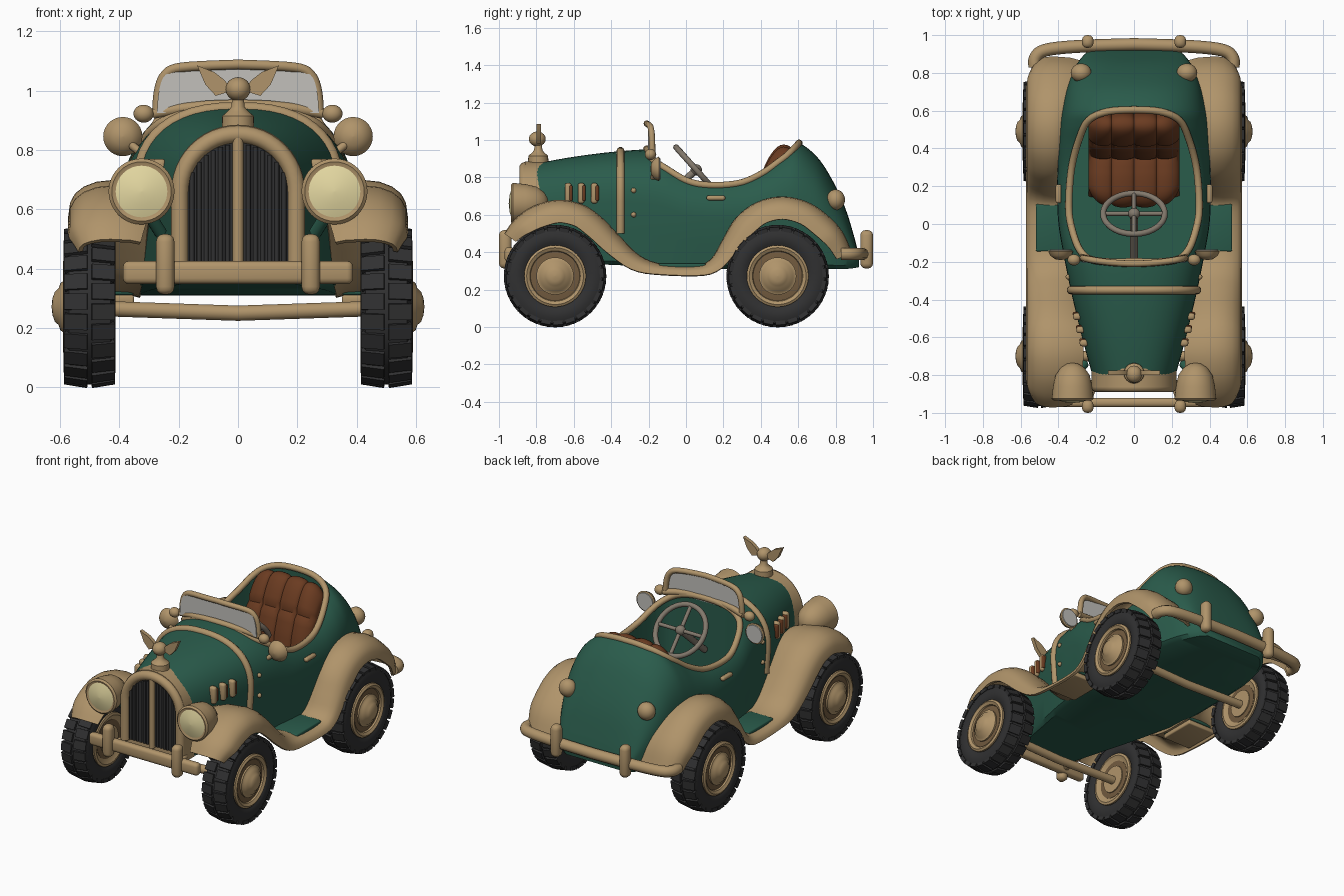
import bpy, bmesh, math
from mathutils import Vector, Matrix

if "Cube" in bpy.data.objects:
    bpy.data.objects.remove(bpy.data.objects["Cube"])

def material(name, rgb):
    m = bpy.data.materials.new(name)
    m.diffuse_color = (*rgb, 1)
    m.use_nodes = True
    m.node_tree.nodes["Principled BSDF"].inputs["Base Color"].default_value = m.diffuse_color
    return m

TAN = material("tan paint", (.434, .296, .145))
GREEN = material("green paint", (.023, .106, .071))
BROWN = material("brown leather", (.145, .044, .015))
BLACK = material("black rubber", (.030, .030, .031))
LENS = material("pale yellow lens", (.78, .69, .36))
GLASS = material("grey glass", (.54, .53, .50))
GREY = material("warm grey", (.225, .19, .15))
BRONZE = material("dark bronze", (.17, .105, .05))

def finish(name, bm, mat):
    bmesh.ops.recalc_face_normals(bm, faces=bm.faces)
    me = bpy.data.meshes.new(name)
    bm.to_mesh(me)
    bm.free()
    me.materials.append(mat)
    ob = bpy.data.objects.new(name, me)
    bpy.context.collection.objects.link(ob)
    return ob

def bake(ob):
    # replace an object by its evaluated mesh
    dg = bpy.context.evaluated_depsgraph_get()
    me = bpy.data.meshes.new_from_object(ob.evaluated_get(dg))
    new = bpy.data.objects.new(ob.name, me)
    name = ob.name
    bpy.data.objects.remove(ob)
    new.name = name
    bpy.context.collection.objects.link(new)
    return new

def spline(pts, n=6):
    out, k = [], len(pts)
    for i in range(k - 1):
        p = [Vector(pts[min(max(i + d, 0), k - 1)]) for d in (-1, 0, 1, 2)]
        for s in range(n):
            t = s / n
            out.append(.5 * (2*p[1] + (p[2]-p[0])*t + (2*p[0]-5*p[1]+4*p[2]-p[3])*t*t
                             + (3*p[1]-p[0]-3*p[2]+p[3])*t**3))
    return out + [Vector(pts[-1])]

def loft(name, rings, mat, wrap=True, caps=True):
    bm = bmesh.new()
    vs = [[bm.verts.new(p) for p in r] for r in rings]
    n = len(vs[0])
    for a, b in zip(vs, vs[1:]):
        for i in range(n if wrap else n - 1):
            j = (i + 1) % n
            bm.faces.new((a[i], a[j], b[j], b[i]))
    if caps:
        bm.faces.new(vs[0])
        bm.faces.new(vs[-1])
    return finish(name, bm, mat)

def lathe(name, prof, mat, loc, axis="X", seg=40):
    rings = []
    for a, r in prof:
        ring = []
        for k in range(seg):
            c, s = max(r, .0005) * math.cos(k*math.tau/seg), max(r, .0005) * math.sin(k*math.tau/seg)
            p = {"X": (a, c, s), "Y": (c, a, s), "Z": (c, s, a)}[axis]
            ring.append(Vector(p) + Vector(loc))
        rings.append(ring)
    return loft(name, rings, mat)

def prism(name, poly, y0, y1, mat):
    return loft(name, [[(x, y, z) for x, z in poly] for y in (y0, y1)], mat)

def tube(name, pts, r, mat, closed=False):
    cu = bpy.data.curves.new(name, "CURVE")
    cu.dimensions, cu.bevel_depth, cu.bevel_resolution, cu.use_fill_caps = "3D", r, 3, True
    sp = cu.splines.new("POLY")
    sp.points.add(len(pts) - 1)
    for q, p in zip(sp.points, pts):
        q.co = (*p, 1)
    sp.use_cyclic_u = closed
    cu.materials.append(mat)
    ob = bpy.data.objects.new(name, cu)
    bpy.context.collection.objects.link(ob)
    return bake(ob)

def ball(name, loc, size, mat):
    bm = bmesh.new()
    bmesh.ops.create_uvsphere(bm, u_segments=24, v_segments=14, radius=1)
    bm.transform(Matrix.Translation(loc) @ Matrix.Diagonal((*size, 1)))
    return finish(name, bm, mat)

def box(name, loc, size, mat, bevel=.01):
    bm = bmesh.new()
    bmesh.ops.create_cube(bm, size=1, matrix=Matrix.Translation(loc) @ Matrix.Diagonal((*size, 1)))
    bmesh.ops.bevel(bm, geom=bm.edges[:], offset=bevel, segments=3, profile=.5, affect="EDGES")
    return finish(name, bm, mat)

def mirrored(half):
    # half runs from the +x end to the centre line
    return [tuple(p) for p in half] + [(-p[0], *p[1:]) for p in half[-2::-1]]

# body hull: y, half width, bottom half width, bottom z, shoulder z, top z
N = 2.4
HULL = spline([(-.82, .215, .20, .35, .62, .87), (-.6, .275, .25, .34, .65, .91), (-.35, .335, .31, .33, .67, .94),
               (-.15, .375, .345, .32, .65, .945), (0, .40, .365, .31, .60, .885), (.15, .407, .375, .31, .58, .86),
               (.3, .405, .375, .31, .58, .865), (.42, .40, .375, .31, .60, .905), (.52, .392, .37, .31, .61, .965),
               (.6, .38, .365, .31, .61, .985), (.7, .36, .345, .31, .57, .91), (.78, .335, .325, .31, .50, .79),
               (.85, .30, .295, .31, .45, .64), (.9, .26, .255, .315, .40, .48), (.925, .22, .215, .32, .35, .38)], 5)

def station(y):
    for a, b in zip(HULL, HULL[1:]):
        if y <= b[0]:
            return a.lerp(b, (y - a[0]) / (b[0] - a[0]))
    return HULL[-1]

def section(s):
    y, w, wb, zb, zm, zt = s
    half = [(0, y, zb), (wb*.92, y, zb), (wb, y, zb + .02), ((w + wb)/2, y, (zb + zm)/2)]
    for k in range(13):
        a = k / 12 * math.pi / 2
        half.append((w*abs(math.cos(a))**(2/N), y, zm + (zt - zm)*math.sin(a)**(2/N)))
    return half

def hull_z(x, y):
    _, w, _, _, zm, zt = station(y)
    return zm + (zt - zm) * max(0, 1 - (abs(x)/w)**N)**(1/N)

body = loft("body", [mirrored(section(s))[:-1] for s in HULL], GREEN)
# cockpit opening and its rim
oval = spline([(0, -.2), (.2, -.195), (.285, -.14), (.335, 0), (.345, .12), (.33, .3), (.29, .45), (.24, .55),
               (.14, .595), (0, .605)], 5)
oval = [tuple(p) for p in oval] + [(-p[0], p[1]) for p in oval[-2:0:-1]]
cutter = loft("cockpit_cutter", [[(x, y, z) for x, y in oval] for z in (.40, 1.4)], GREEN)
cutter.hide_render = True
mod = body.modifiers.new("cockpit", "BOOLEAN")
mod.operation, mod.solver, mod.object = "DIFFERENCE", "EXACT", cutter
body = bake(body)
bpy.data.objects.remove(cutter)
tube("cockpit_rim", [(x, y, hull_z(x, y)) for x, y in oval], .019, TAN, True)
tube("hood_band", mirrored([p for p in section(station(-.35)) if p[2] > .48]), .022, TAN)

# fenders joined by the running board: y, z, drop scale, inner x
PATH = spline([(-.965, .495, .6, .33), (-.91, .57, .85, .31), (-.81, .64, 1, .28), (-.68, .672, 1, .27),
               (-.55, .645, 1, .28), (-.45, .575, 1, .30), (-.35, .47, .9, .31), (-.25, .375, .7, .32),
               (-.13, .33, .45, .33), (.06, .325, .45, .33), (.14, .36, .6, .36), (.2, .46, .8, .37),
               (.27, .575, 1, .37), (.38, .66, 1, .37), (.52, .69, 1, .36), (.66, .655, 1, .33), (.77, .575, 1, .30),
               (.84, .49, .9, .29), (.88, .39, .7, .29)], 4)
for side, tag in ((-1, "left"), (1, "right")):
    rings = []
    for i, (y, z, d, xin) in enumerate(PATH):
        t = PATH[min(i+1, len(PATH)-1)] - PATH[max(i-1, 0)]
        nrm = Vector((-t[1], t[0])).normalized()
        k = .25 * (max(0, -.88 - y, y - .8) / .085)**2
        prof = [(xin, .03), (xin*.6 + .165, .01), (.43, 0), (.475, .005), (.515, .02), (.543, .042), (.558, .07), (.564, .115)]
        rings.append([(side*(x - k*max(0, x - .43)), y - nrm.x*o*d, z - nrm.y*o*d) for x, o in prof])
    f = loft(tag + "_fender", rings, TAN, wrap=False, caps=False)
    sol = f.modifiers.new("thickness", "SOLIDIFY")
    sol.thickness, sol.offset = .016, 0
    bake(f)
    box(tag + "_running_board", (side*.435, -.02, .326), (.17, .25, .03), GREEN, .008)
    box(tag + "_running_board_base", (side*.45, -.02, .296), (.2, .24, .03), TAN, .008)

    # wheels
    for y, end in ((-.70, "front"), (.49, "rear")):
        c, nm = (side*.5, y, .272), f"{end}_{tag}_"
        lathe(nm + "tyre", [(-.06, .15), (-.08, .175), (-.088, .22), (-.07, .255), (0, .263), (.07, .255),
                            (.088, .22), (.08, .175), (.06, .15)], BLACK, c)
        bm = bmesh.new()
        for k in range(24):
            for row in (-1, 1):
                a = (k + .25*row) * math.tau / 24
                m = (Matrix.Translation(c) @ Matrix.Rotation(a, 4, "X") @ Matrix.Translation((row*.045, 0, .256))
                     @ Matrix.Rotation(row*.16, 4, "Y") @ Matrix.Diagonal((.078, .054, .022, 1)))
                bmesh.ops.create_cube(bm, size=1, matrix=m)
        finish(nm + "tread", bm, BLACK)
        lathe(nm + "rim", [(side*x, r) for x, r in ((-.07, .12), (-.086, .15), (-.082, .165), (.082, .165), (.09, .152),
                                                    (.08, .135), (.06, .128))], TAN, c)
        lathe(nm + "wheel_disc", [(side*x, r) for x, r in ((.05, .132), (.07, .132), (.074, .10))], BRONZE, c)
        lathe(nm + "inner_ring", [(side*x, r) for x, r in ((-.06, .12), (-.072, .12), (-.074, .09))], BRONZE, c)
        lathe(nm + "hub", [(side*x, r) for x, r in ((-.08, .085), (.085, .1), (.09, .085), (.098, .08), (.104, .062),
                                                    (.117, .05), (.125, .028), (.128, 0))], TAN, c)

    # headlights
    c = (side*.325, -.83, .66)
    lathe(tag + "_headlight", [(-.10, .088), (-.105, .10), (-.095, .111), (-.075, .108), (-.03, .104), (.03, .09),
                               (.07, .062), (.09, .03), (.095, 0)], TAN, c, "Y")
    lathe(tag + "_headlight_lens", [(-.118, 0), (-.113, .045), (-.10, .087)], LENS, c, "Y")
    tube(tag + "_headlight_stalk", [(side*.31, -.8, .6), (side*.26, -.74, .52)], .022, GREEN)
    # mirror, windscreen knob, tail light, door handle
    lathe(tag + "_mirror", [(-.036, 0), (-.031, .03), (-.012, .056), (.010, .066), (.014, .058)], TAN,
          (side*.388, -.155, .845), "Y", 28)
    lathe(tag + "_mirror_glass", [(.012, .058), (.019, .056)], GLASS, (side*.388, -.155, .845), "Y", 28)
    tube(tag + "_mirror_stalk", [(side*.29, -.19, .76), (side*.375, -.165, .83)], .014, TAN)
    ball(tag + "_windscreen_knob", (side*.318, -.19, .922), (.034, .03, .03), TAN)
    ball(tag + "_tail_light", (side*.28, .80, .68), (.055, .05, .055), TAN)
    box(tag + "_door_handle", (side*.40, .16, .69), (.03, .1, .026), TAN, .011)
    for k, z in enumerate((.73, .60)):
        ball(f"{tag}_hinge_{k}", (side*(station(-.28)[1] - .002), -.28, z), (.014, .014, .014), TAN)
    # hood louvres: tan frame with a brown slot
    for k, y in enumerate((-.63, -.56, -.49)):
        x = side*(station(y)[1] - .002)
        box(f"{tag}_louvre_{k}", (x, y, .715), (.045, .036, .11), TAN, .014)
        box(f"{tag}_louvre_slot_{k}", (x + side*.004, y + .014, .715), (.04, .02, .085), BROWN, .008)
    # bumper guards and mounts
    for y, end in ((-.966, "front"), (.966, "rear")):
        box(f"{end}_{tag}_bumper_guard", (side*.245, y, .415), (.062, .068, .205), TAN, .027)
        tube(f"{end}_{tag}_bumper_mount", [(side*.245, y*.97, .385), (side*.2, y*.84, .385)], .02, TAN)
    # ornament wing
    prism(tag + "_ornament_wing", [(side*x, z) for x, z in ((.02, 1.0), (.075, .982), (.11, 1.02), (.138, 1.085),
                                                            (.075, 1.07), (.10, 1.085), (.07, 1.045))][:4]
          + [(side*.08, 1.062), (side*.045, 1.035)], -.80, -.776, TAN)

# bumpers and axles
box("front_bumper", (0, -.945, .387), (.775, .05, .078), TAN, .02)
tube("rear_bumper", mirrored(spline([(.525, .83, .39), (.522, .88, .39), (.47, .92, .39), (.3, .94, .39),
                                     (0, .95, .39)], 4)), .034, TAN)
for y, end in ((-.7, "front"), (.49, "rear")):
    tube(end + "_axle", [(-.44, y, .265), (0, y, .25), (.44, y, .265)], .027, TAN)

# grille shell, dark grille, bars
def arch(w, z0, z1, z2):
    half = [(w, z0)] + [(w*math.cos(k*math.pi/24), z1 + (z2 - z1)*math.sin(k*math.pi/24)) for k in range(13)]
    return mirrored(half)

prism("grille_shell", arch(.225, .36, .66, .885), -.86, -.765, TAN)
prism("grille", arch(.172, .41, .65, .825), -.868, -.85, BLACK)
tube("grille_frame", [(x, -.862, z) for x, z in arch(.196, .40, .655, .852)], .03, TAN)
tube("grille_centre_bar", [(0, -.872, .40), (0, -.872, .84)], .019, TAN)
for k in range(12):
    x = (-.155 + .024*k) if k < 6 else (.035 + .024*(k - 6))
    tube(f"grille_bar_{k}", [(x, -.868, .41), (x, -.868, .65 + .17*math.sqrt(1 - (x/.172)**2))], .008, BLACK)

# hood ornament
lathe("ornament_base", [(.86, .055), (.915, .053), (.93, .035), (.945, .022), (.975, .02)], TAN, (0, -.79, 0), "Z", 24)
ball("ornament_head", (0, -.795, 1.005), (.042, .045, .04), TAN)

# windscreen
edge = spline([(.273, .925), (.266, 1.0), (.245, 1.052), (.19, 1.078), (0, 1.088)], 5)
curve = lambda x: -.21 + .4*x*x
tube("windscreen_frame", [(x, curve(x), z) for x, z in mirrored(edge)], .017, TAN)
tube("windscreen_sill", [(x, curve(x), .952 - .35*x*x) for x in (.285, .2, .1, 0, -.1, -.2, -.285)], .019, TAN)
prism("windscreen_glass", mirrored(edge), -.203, -.197, GLASS)

# tufted seat: profile swept across x with padded panels, rounded at the top and front corners
prof = spline([(.12, .45), (.105, .52), (.15, .565), (.25, .575), (.345, .575), (.375, .68), (.415, .8), (.46, .9),
               (.51, .955), (.555, .94), (.58, .86)], 4)
rings = []
for i in range(65):
    u = i / 32 - 1
    pad = .018 * math.sqrt(abs(math.sin(2*math.pi*u)))
    ring = [(u*.24, .58, .39), (u*.24, .14, .39)]
    for j, (y, z) in enumerate(prof):
        t = prof[min(j+1, len(prof)-1)] - prof[max(j-1, 0)]
        n = Vector((-t[1], t[0])).normalized()
        d = pad - (.012 if j in (16, 24) else 0) - .03*abs(u)**6
        z -= .045*abs(u)**4 * max(0, (z - .75)/.2)
        y += .05*abs(u)**4 * max(0, (.25 - y)/.14)
        ring.append((u*.24, y + n.x*d, z + n.y*d))
    rings.append(ring)
loft("seat", rings, BROWN)

# steering wheel
c, ax, ay = Vector((0, .055, .84)), Vector((1, 0, 0)), Vector((0, .66, -.74))
ring = [c + .163*(math.cos(a)*ax + math.sin(a)*ay) for a in [k*math.tau/40 for k in range(40)]]
tube("steering_wheel", ring, .016, GREY, True)
for k, a in enumerate((0, math.pi, math.pi/2, -math.pi/2)):
    tube(f"steering_spoke_{k}", [c, c + .16*(math.cos(a)*ax + math.sin(a)*ay)], .012, GREY)
ball("steering_hub", c, (.032, .03, .03), GREY)
tube("steering_column", [c, c + Vector((0, -.74, -.66))*.33], .02, GREY)

# smooth shading with sharp edges kept
for ob in bpy.context.collection.objects:
    ob.select_set(True)
    bpy.context.view_layer.objects.active = ob
bpy.ops.object.shade_smooth_by_angle(angle=math.radians(40))
